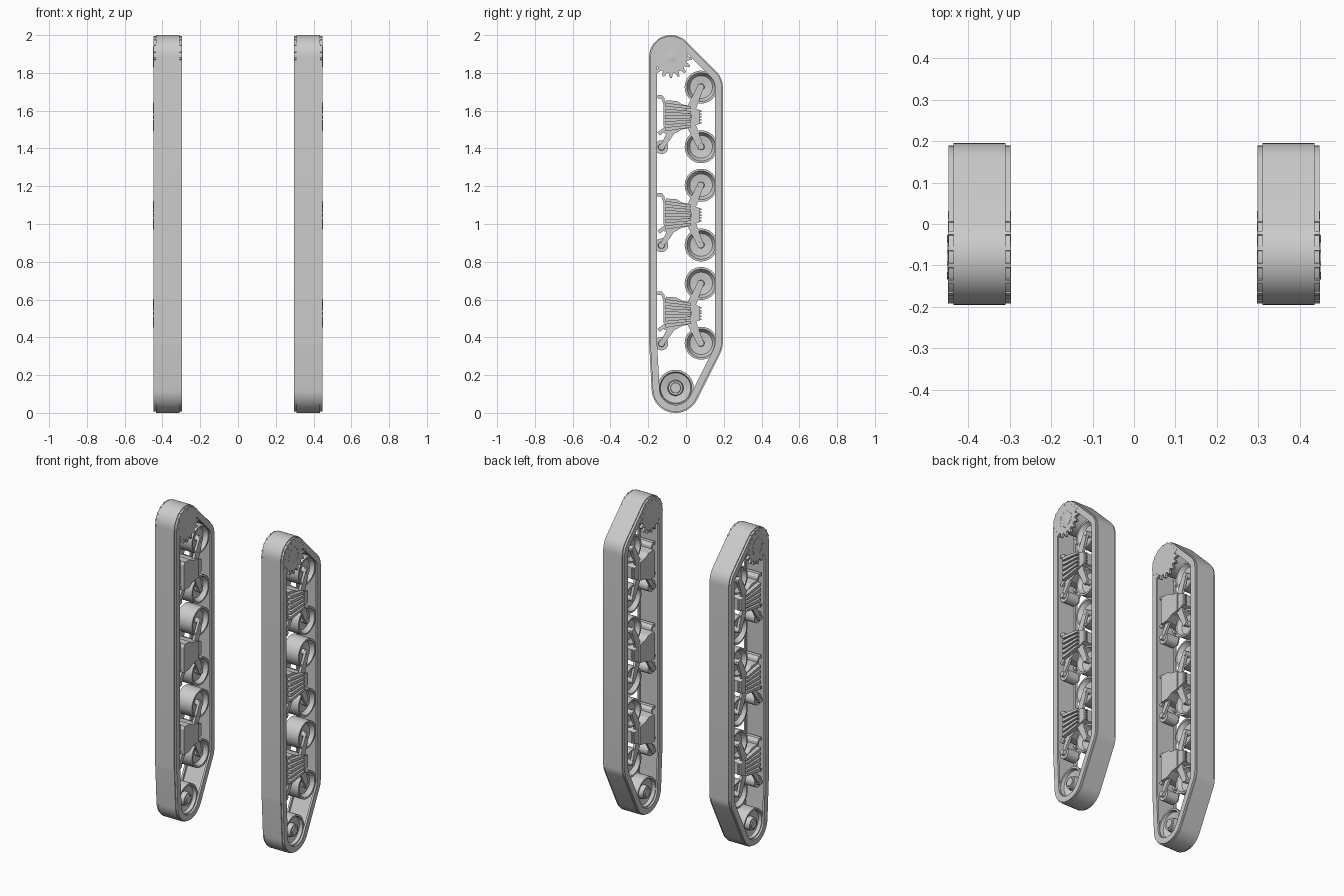
import bpy, bmesh
from math import sin, cos, pi, atan2, acos, hypot

if "Cube" in bpy.data.objects:
    bpy.data.objects.remove(bpy.data.objects["Cube"])

CX = 0.3725  # centre of the right track; everything is mirrored across x = 0


def finish(name, bm, smooth=True):
    bmesh.ops.recalc_face_normals(bm, faces=bm.faces)
    me = bpy.data.meshes.new(name)
    bm.to_mesh(me)
    bm.free()
    ob = bpy.data.objects.new(name, me)
    bpy.context.collection.objects.link(ob)
    ob.modifiers.new("mirror", 'MIRROR').use_mirror_merge = False
    if smooth:
        bpy.ops.object.select_all(action='DESELECT')
        ob.select_set(True)
        bpy.context.view_layer.objects.active = ob
        bpy.ops.object.shade_smooth_by_angle(angle=0.6)
    return ob


def skin(bm, rings, close):
    """Bridge equal-length vertex rings; close joins last to first."""
    n = len(rings)
    for i in range(n if close else n - 1):
        a, b = rings[i], rings[(i + 1) % n]
        for j in range(len(a)):
            k = (j + 1) % len(a)
            bm.faces.new((a[j], a[k], b[k], b[j]))


def prism(bm, pts, x0, x1):
    """Extrude a (y, z) outline between two offsets from the track centre."""
    rings = [[bm.verts.new((CX + x, y, z)) for y, z in pts] for x in (x0, x1)]
    skin(bm, rings, False)
    bm.faces.new(rings[0])
    bm.faces.new(rings[1])


def lathe(bm, y, z, profile, n=40):
    """Turn an (x offset, radius) profile around an axis along x."""
    rings = [[bm.verts.new((CX + x, y + r * cos(2 * pi * i / n), z + r * sin(2 * pi * i / n)))
              for i in range(n)] for x, r in profile]
    skin(bm, rings, False)
    bm.faces.new(rings[0])
    bm.faces.new(rings[-1])


def bar(bm, a, b, wa, wb, x0, x1):
    """Tapered flat bar from a to b in the side plane."""
    d = hypot(b[0] - a[0], b[1] - a[1])
    ny, nz = -(b[1] - a[1]) / d, (b[0] - a[0]) / d
    prism(bm, [(a[0] + ny * wa, a[1] + nz * wa), (b[0] + ny * wb, b[1] + nz * wb),
               (b[0] - ny * wb, b[1] - nz * wb), (a[0] - ny * wa, a[1] - nz * wa)], x0, x1)


def mirrored(half):
    return half + [(-x, r) for x, r in reversed(half)]


# track belt: a cross-section swept round the hull of five circles
circles = [(-0.055, 0.127, 0.127), (0.08, 0.37, 0.115), (0.08, 1.725, 0.115),
           (-0.08, 1.885, 0.115), (-0.095, 0.37, 0.10)]
normals = []
for i, (y, z, r) in enumerate(circles):
    y2, z2, r2 = circles[(i + 1) % 5]
    normals.append(atan2(z2 - z, y2 - y) - acos((r - r2) / hypot(y2 - y, z2 - z)))
path = []
for i, (y, z, r) in enumerate(circles):
    a0 = normals[i - 1]
    da = (normals[i] - a0) % (2 * pi)
    n = max(3, int(da / 0.13))
    path += [(y, z, r, a0 + da * k / n) for k in range(n + 1)]
right_half = [(0.0625, 0), (0.0625, -0.006), (0.075, -0.006), (0.075, -0.042),
              (0.0625, -0.042), (0.0625, -0.028)]
section = mirrored(right_half)
bm = bmesh.new()
skin(bm, [[bm.verts.new((CX + x, y + (r + d) * cos(a), z + (r + d) * sin(a))) for x, d in section]
          for y, z, r, a in path], True)
finish("track_belt", bm)

# drive sprocket: two toothed discs on a drum
SY, SZ, TEETH = -0.08, 1.885, 17
gear = []
for i in range(TEETH):
    for f, r in ((-0.36, 0.088), (-0.12, 0.112), (0.12, 0.112), (0.36, 0.088)):
        a = 2 * pi * (i + f) / TEETH - pi / 2
        gear.append((SY + r * cos(a), SZ + r * sin(a)))
bm = bmesh.new()
prism(bm, gear, 0.06, 0.0757)
prism(bm, gear, -0.0757, -0.06)
lathe(bm, SY, SZ, [(-0.06, 0.075), (0.06, 0.075)])
finish("drive_sprocket", bm)

# sprocket hub ring and bolts on the outer side
bm = bmesh.new()
lathe(bm, SY, SZ, [(0.07, 0.055), (0.0768, 0.055), (0.0768, 0.042), (0.0758, 0.042),
                   (0.0758, 0.02), (0.0768, 0.016)])
for i in range(10):
    a = 2 * pi * i / 10
    lathe(bm, SY + 0.0485 * cos(a), SZ + 0.0485 * sin(a), [(0.075, 0.004), (0.078, 0.004)], 6)
finish("sprocket_hub", bm)

# idler wheel
bm = bmesh.new()
lathe(bm, -0.055, 0.132, mirrored([(0.066, 0.018), (0.066, 0.026), (0.06, 0.028), (0.06, 0.038),
                                   (0.03, 0.042), (0.04, 0.08), (0.06, 0.085), (0.06, 0.096)]))
finish("idler_wheel", bm)

# three suspension bogies
fin_rows = (-1, -0.5, 0, 0.5, 1)
for n, zc in enumerate((1.567, 1.047, 0.527), 1):
    # pair of road wheels
    bm = bmesh.new()
    for s in (-1, 1):
        lathe(bm, 0.08, zc + s * 0.158, mirrored(
            [(0.062, 0.008), (0.062, 0.016), (0.025, 0.018), (0.03, 0.06),
             (0.05, 0.074), (0.055, 0.076), (0.055, 0.087)]))
    finish(f"road_wheels_{n}", bm)

    # swing arms on both faces of the wheels
    bm = bmesh.new()
    for s in (-1, 1):
        for x0, x1 in ((0.044, 0.06), (-0.06, -0.044)):
            bar(bm, (0.015, zc + s * 0.015), (0.082, zc + s * 0.17), 0.026, 0.016, x0, x1)
    finish(f"swing_arms_{n}", bm, False)

    # spring housing with plain inner plate
    bm = bmesh.new()
    outline = [(-0.115, zc + 0.07), (-0.105, zc + 0.088), (-0.05, zc + 0.084), (-0.02, zc + 0.066),
               (0.03, zc + 0.058), (0.03, zc - 0.058), (-0.02, zc - 0.066),
               (-0.06, zc - 0.088), (-0.115, zc - 0.088)]
    prism(bm, outline, -0.074, 0.052)
    prism(bm, [(0.03, zc + 0.052), (0.075, zc + 0.036), (0.075, zc - 0.036), (0.03, zc - 0.052)],
          -0.066, 0.066)
    for k in fin_rows:
        for x in (-0.05, 0.05):
            prism(bm, [(0.07, zc + k * 0.03 - 0.004), (0.082, zc + k * 0.03 - 0.004),
                       (0.082, zc + k * 0.03 + 0.004), (0.07, zc + k * 0.03 + 0.004)],
                  x - 0.006, x + 0.006)
    finish(f"spring_housing_{n}", bm, False)

    # outer cooling-style ribs
    bm = bmesh.new()
    for k in fin_rows:
        bar(bm, (-0.11, zc + k * 0.066), (0.026, zc + k * 0.048), 0.01, 0.007, 0.045, 0.0765)
    finish(f"housing_ribs_{n}", bm, False)

    # front bracket, skid and roller arm
    bm = bmesh.new()
    prism(bm, [(-0.152, zc + 0.098), (-0.152, zc + 0.116), (-0.128, zc + 0.116), (-0.115, zc + 0.10),
               (-0.108, zc + 0.05), (-0.108, zc - 0.05), (-0.118, zc - 0.05),
               (-0.118, zc + 0.06), (-0.13, zc + 0.098)], -0.05, 0.05)
    for x0, x1 in ((0.04, 0.055), (-0.055, -0.04)):
        bar(bm, (-0.075, zc - 0.075), (-0.13, zc - 0.165), 0.018, 0.012, x0, x1)
        bar(bm, (-0.145, zc - 0.09), (-0.105, zc - 0.06), 0.01, 0.01, x0, x1)
    finish(f"roller_bracket_{n}", bm, False)

    # return roller
    bm = bmesh.new()
    lathe(bm, -0.13, zc - 0.16, mirrored([(0.06, 0.01), (0.06, 0.016), (0.04, 0.018), (0.04, 0.036)]), 24)
    finish(f"return_roller_{n}", bm)
